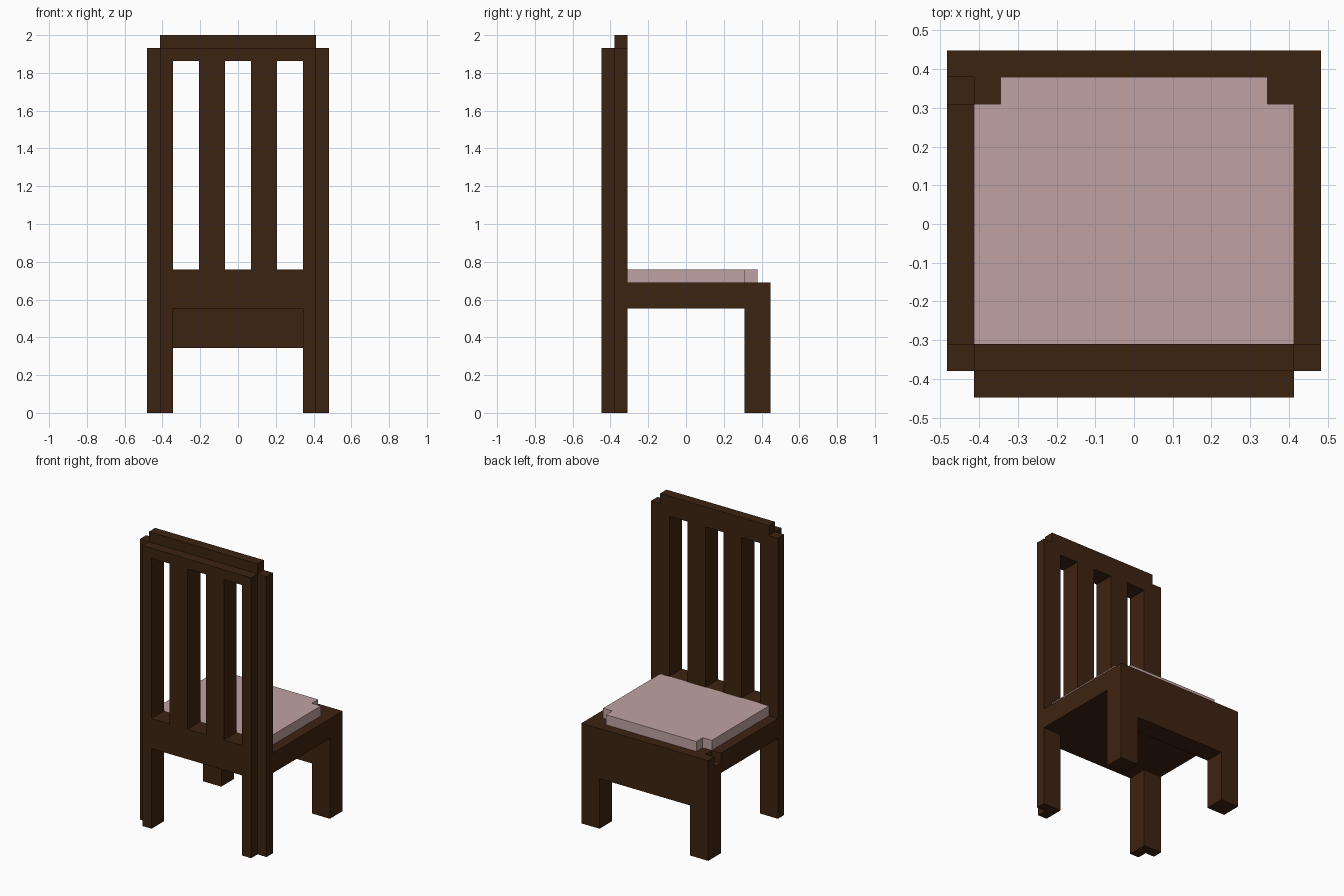
import bpy, bmesh

if "Cube" in bpy.data.objects:
    bpy.data.objects.remove(bpy.data.objects["Cube"])

U = 2 / 29  # block size: the chair is 29 blocks tall


def material(name, rgb):
    m = bpy.data.materials.new(name)
    m.diffuse_color = (*rgb, 1)
    m.use_nodes = True
    m.node_tree.nodes["Principled BSDF"].inputs["Base Color"].default_value = m.diffuse_color
    return m


wood = material("dark_wood", (0.046, 0.017, 0.0055))
fabric = material("pink_fabric", (0.53, 0.36, 0.36))


def prism(name, outline, z0, z1, mat=wood):
    """Extrude a plan outline (block units, counter-clockwise) from z0 to z1."""
    bm = bmesh.new()
    face = bm.faces.new([bm.verts.new((x * U, y * U, z0 * U)) for x, y in outline])
    top = bmesh.ops.extrude_face_region(bm, geom=[face])["geom"]
    bmesh.ops.translate(bm, vec=(0, 0, (z1 - z0) * U),
                        verts=[g for g in top if isinstance(g, bmesh.types.BMVert)])
    bmesh.ops.recalc_face_normals(bm, faces=bm.faces)
    me = bpy.data.meshes.new(name)
    bm.to_mesh(me)
    bm.free()
    me.materials.append(mat)
    ob = bpy.data.objects.new(name, me)
    bpy.context.collection.objects.link(ob)
    return ob


def rect(x0, x1, y0, y1):
    return [(x0, y0), (x1, y0), (x1, y1), (x0, y1)]


BACK = (-6.5, -4.5)
FRONT = (4.5, 6.5)

# Mirrored pairs: notched back posts, front legs, back slats
for s, side in ((-1, "left"), (1, "right")):
    post = [(7, -4.5), (5, -4.5), (5, -6.5), (6, -6.5), (6, -5.5), (7, -5.5)]
    prism(f"back_post_{side}", [(s * x, y) for x, y in post], 0, 28)
    prism(f"front_leg_{side}", rect(*sorted((5 * s, 7 * s)), *FRONT), 0, 8)
    prism(f"back_slat_{side}", rect(*sorted((s, 3 * s)), *BACK), 11, 27)

# Back rails and the raised cap on top
prism("lower_back_rail", rect(-5, 5, *BACK), 8, 11)
prism("top_back_rail", rect(-5, 5, *BACK), 27, 28)
prism("top_cap", rect(-6, 6, -5.5, -4.5), 28, 29)

# Deep apron between the front legs
prism("front_apron", rect(-5, 5, *FRONT), 5, 8)

# Seat: plain lower board, upper board with one nick in its left edge
prism("seat_base", rect(-7, 7, -4.5, 6.5), 8, 9)
prism("seat_top", [(-7, -4.5), (7, -4.5), (7, 6.5), (-7, 6.5),
                   (-7, 5.5), (-6, 5.5), (-6, 4.5), (-7, 4.5)], 9, 10)

# Cushion with stepped front corners
prism("cushion", [(-6, -4.5), (6, -4.5), (6, 4.5), (5, 4.5),
                  (5, 5.5), (-5, 5.5), (-5, 4.5), (-6, 4.5)], 10, 11, fabric)
